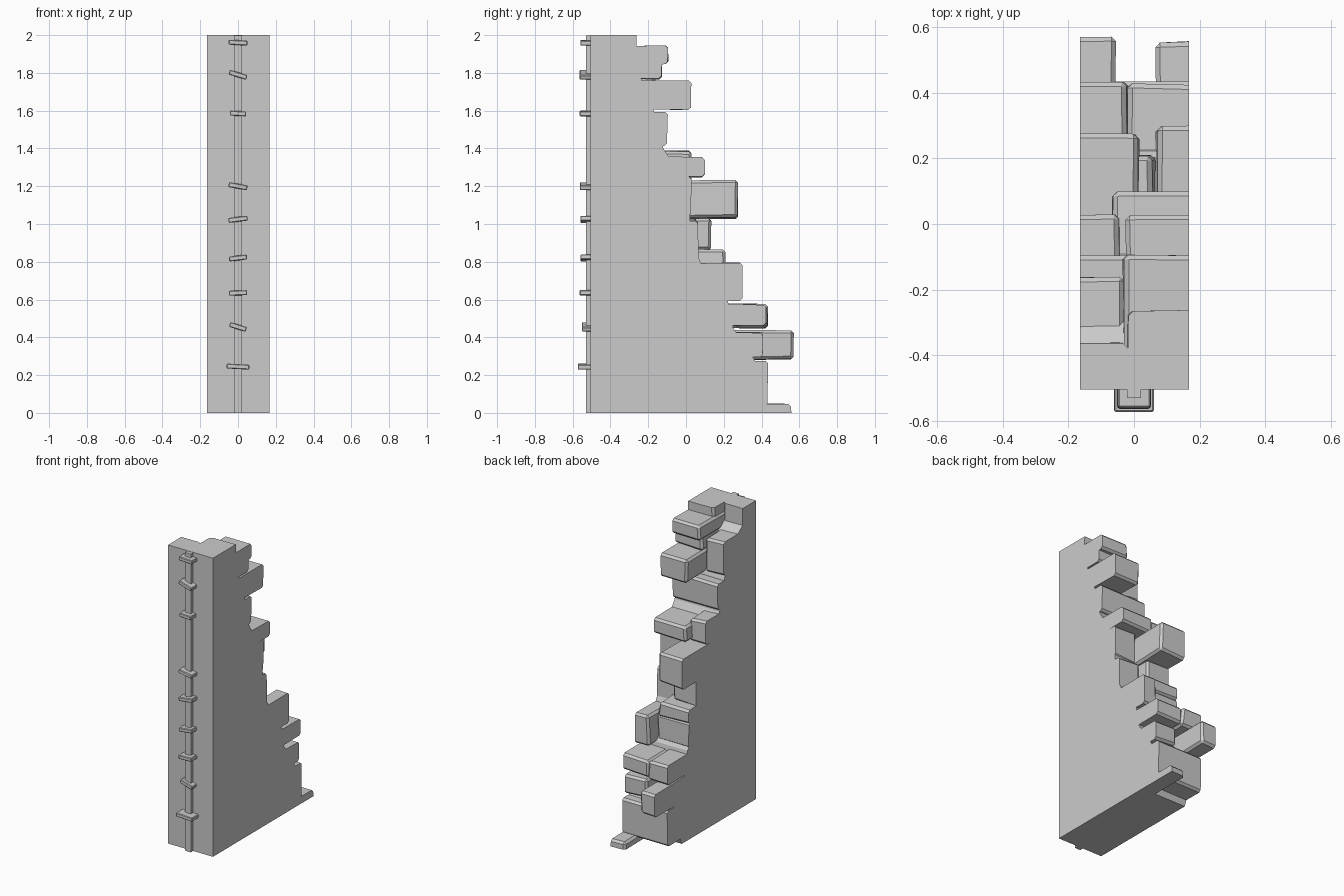
import bpy, bmesh, math, random
from mathutils import Matrix, Vector

random.seed(4)
cube = bpy.data.objects.get("Cube")
if cube:
    bpy.data.objects.remove(cube, do_unlink=True)

# Single stone colour
stone_grey = bpy.data.materials.new("stone_grey")
stone_grey.use_nodes = True
colour = (0.6, 0.6, 0.6, 1)
stone_grey.diffuse_color = colour
stone_grey.node_tree.nodes["Principled BSDF"].inputs["Base Color"].default_value = colour

# Side planes and top of the wall
LEFT, RIGHT, TOP = .168, -.165, 2


def finish(name, bm):
    bmesh.ops.recalc_face_normals(bm, faces=bm.faces)
    mesh = bpy.data.meshes.new(name)
    bm.to_mesh(mesh)
    bm.free()
    mesh.materials.append(stone_grey)
    obj = bpy.data.objects.new(name, mesh)
    bpy.context.collection.objects.link(obj)
    return obj


def box(name, low, high, bevel=0.0, jitter=0.0, tilt=0.0):
    """Box between two corners, kept within the wall planes; jitter makes the rear face uneven."""
    bm = bmesh.new()
    bmesh.ops.create_cube(bm, size=1)
    low, high = Vector(low), Vector(high)
    centre, size = (low + high) / 2, high - low
    for v in bm.verts:
        rear = v.co.y > 0
        v.co = Vector(c * s for c, s in zip(v.co, size))
        if rear and jitter:
            v.co += Vector(random.uniform(-jitter, 0 if i == 1 else jitter) for i in range(3))
    if bevel:
        edges = [e for e in bm.edges if not jitter or any(v.co.y > 0 for v in e.verts)]
        bmesh.ops.bevel(bm, geom=edges, offset=bevel, segments=1, affect='EDGES', profile=0.5)
    bm.transform(Matrix.Translation(centre) @ Matrix.Rotation(math.radians(tilt), 4, 'Y'))
    for v in bm.verts:
        v.co.x = min(max(v.co.x, RIGHT), LEFT)
        v.co.z = min(max(v.co.z, 0), TOP)
    return finish(name, bm)


# Wall core: side profile (y, z) with both caps and a strip around
profile = [(-.505, 0), (.28, 0), (.3, .05), (.37, .27), (.25, .45), (.22, .6), (.1, .75),
           (.03, .9), (.01, 1.2), (-.12, 1.4), (-.17, 1.6), (-.25, 1.8), (-.38, 1.9),
           (-.38, TOP), (-.505, TOP)]
bm = bmesh.new()
near, far = [[bm.verts.new((x, y, z)) for y, z in profile] for x in (RIGHT, LEFT)]
bm.faces.new(near)
bm.faces.new(far[::-1])
for i in range(len(profile)):
    bm.faces.new((near[i - 1], far[i - 1], far[i], near[i]))
finish("wall_core", bm)

# Broken stones: x from, x to, z from, z to, rear y (R and L run past the side planes)
R, L = -.21, .21
stones = [
    (.07, L, -.05, .05, .56), (R, L, .04, .27, .437), (R, -.06, .28, .44, .575),
    (0, L, .3, .43, .41), (R, -.02, .45, .58, .437), (-.02, L, .46, .575, .43),
    (.07, L, .6, .79, .3), (R, .07, .61, .785, .21), (R, .06, .77, .87, .215),
    (R, .01, .86, 1.03, .135), (.01, L, .8, 1.02, .07), (R, .01, 1.03, 1.23, .277),
    (0, L, 1.04, 1.25, .03), (-.07, L, 1.25, 1.36, .1), (R, -.04, 1.24, 1.39, .03),
    (R, L, 1.41, 1.59, -.095), (-.02, L, 1.61, 1.76, .03), (R, -.03, 1.62, 1.85, -.16),
    (-.03, L, 1.84, 1.94, -.09), (-.03, L, 1.77, 1.87, -.125),
    (-.02, L, 1.88, 2.06, -.262), (R, -.02, 1.86, 2.07, -.36),
]
for x0, x1, z0, z1, y in stones:
    box("broken_stone", (x0, max(y - .36, -.47), z0), (x1, y, z1), .014, .008)

# Vertical rod on the front with its tilted brackets
box("front_rod", (-.021, -.53, 0), (.021, -.5, 1.998))
brackets = [(1.96, 3), (1.79, 17), (1.585, 3), (1.2, 10), (1.025, -7), (.82, -7),
            (.635, -2), (.455, 17), (.245, 3)]
for i, (z, tilt) in enumerate(brackets):
    half = .06 if i == 8 else random.uniform(.042, .052)
    reach = -.573 if i == 8 else random.uniform(-.565, -.55)
    box("rod_bracket", (-half, reach, z - .013), (half, -.5, z + .013), .004, 0, tilt)
